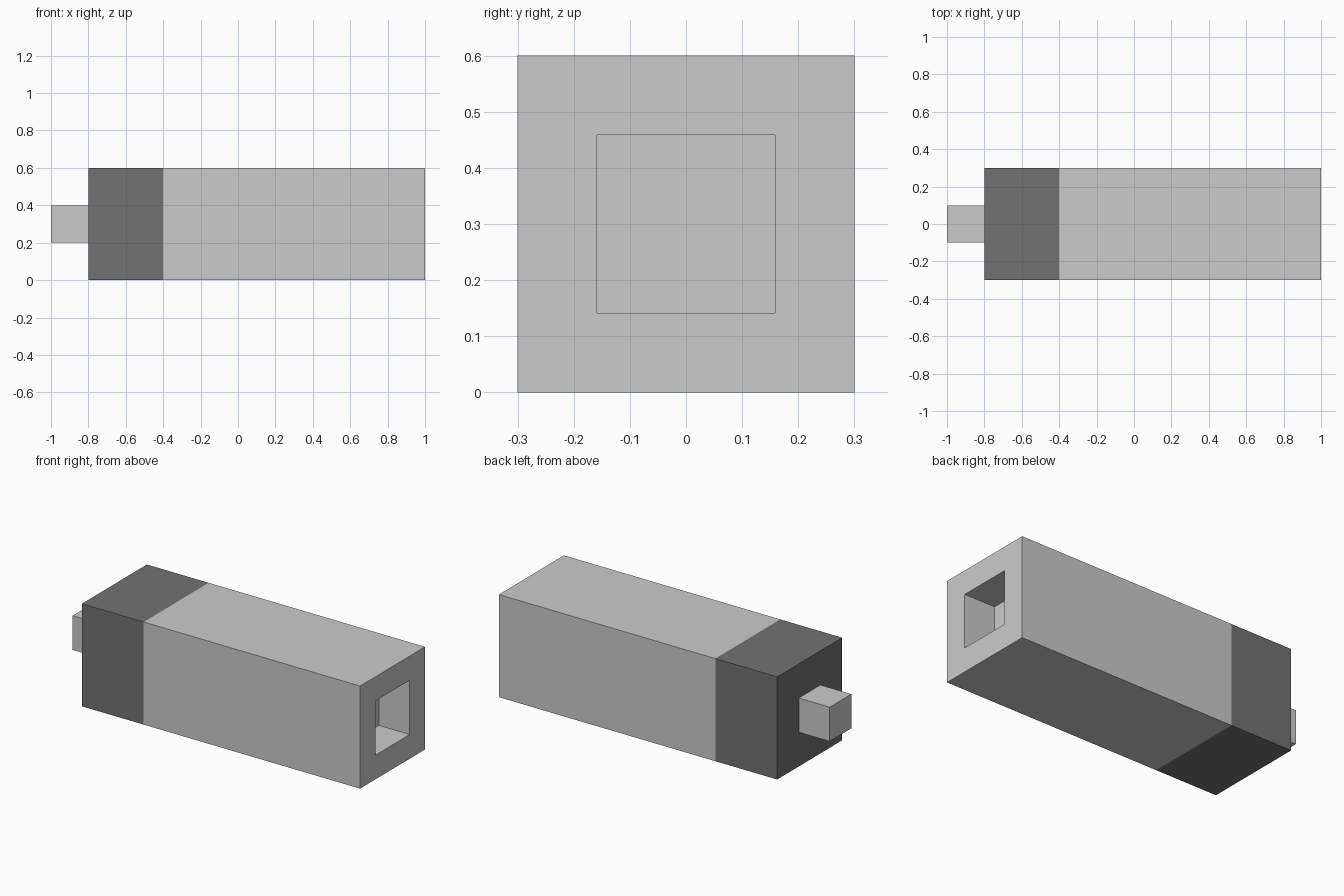
import bpy, bmesh
from mathutils import Vector

if "Cube" in bpy.data.objects:
    bpy.data.objects.remove(bpy.data.objects["Cube"])


def grey(name, v):
    m = bpy.data.materials.new(name)
    m.diffuse_color = (v, v, v, 1)
    m.use_nodes = True
    m.node_tree.nodes["Principled BSDF"].inputs["Base Color"].default_value = m.diffuse_color
    return m


DARK, MID = grey("dark_grey", 0.17), grey("mid_grey", 0.65)
LIGHT, PALE = grey("light_grey", 0.8), grey("pale_grey", 0.92)


def box(x0, x1, half):
    """Box from x0 to x1 with a square section centred on z = 0.3."""
    bm = bmesh.new()
    bmesh.ops.create_cube(bm, size=1)
    for v in bm.verts:
        v.co = Vector((x1 if v.co.x > 0 else x0,
                       v.co.y * 2 * half, v.co.z * 2 * half + 0.3))
    bm.normal_update()
    return bm


def faces(bm, direction):
    d = Vector(direction)
    return [f for f in bm.faces if f.normal.dot(d) > 0.9]


def finish(bm, name, *mats):
    mesh = bpy.data.meshes.new(name)
    bm.to_mesh(mesh)
    bm.free()
    for m in mats:
        mesh.materials.append(m)
    bpy.context.collection.objects.link(bpy.data.objects.new(name, mesh))


# Connecting peg and dark collar
finish(box(-1.0, -0.8, 0.1), "peg", LIGHT)
finish(box(-0.8, -0.4, 0.3), "collar", DARK)

# Main body with a flush pale panel on both sides
bm = box(-0.4, 0.8, 0.3)
for side in (-1, 1):
    panel = faces(bm, (0, side, 0))[0]
    bmesh.ops.inset_individual(bm, faces=[panel], thickness=0.1)
    for v in panel.verts:
        v.co.x = 0.4 if v.co.x > 0.2 else -0.2
        v.co.z = 0.4 if v.co.z > 0.3 else 0.2
    panel.material_index = 1
finish(bm, "body", MID, PALE)

# End cap with a square socket that bottoms out on the body
bm = box(0.8, 1.0, 0.3)
bmesh.ops.delete(bm, geom=faces(bm, (-1, 0, 0)), context='FACES_ONLY')
mouth = faces(bm, (1, 0, 0))[0]
bmesh.ops.inset_individual(bm, faces=[mouth], thickness=0.2)
floor = bmesh.ops.extrude_discrete_faces(bm, faces=[mouth])["faces"][0]
for v in floor.verts:
    v.co.x = 0.8
bmesh.ops.delete(bm, geom=[floor], context='FACES_ONLY')
finish(bm, "end_cap", LIGHT)
